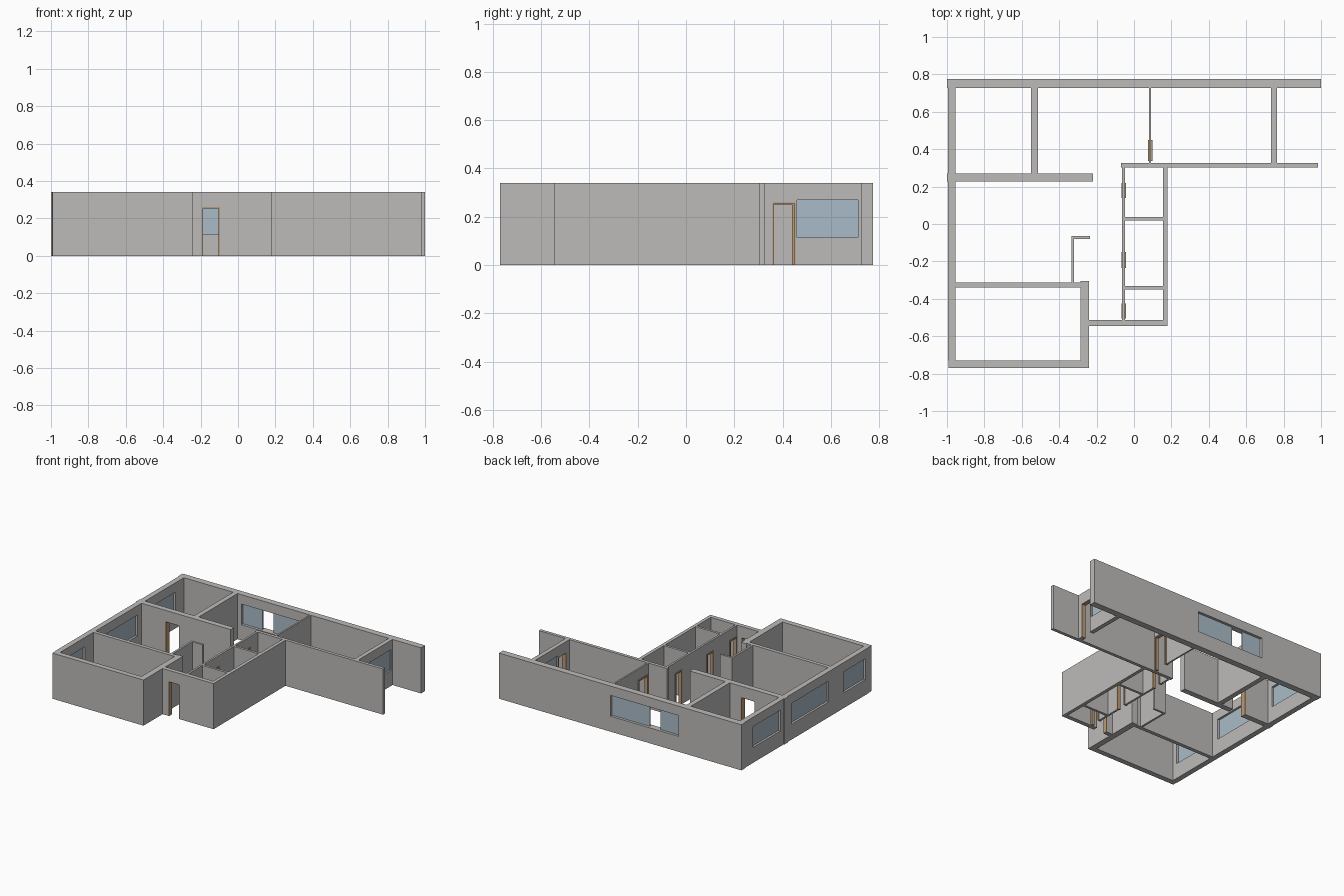
import bpy, bmesh

if "Cube" in bpy.data.objects:
    bpy.data.objects.remove(bpy.data.objects["Cube"])

WALL_H, DOOR_H = 0.34, 0.26
SILL, LINTEL = 0.115, 0.27


def material(name, rgb):
    m = bpy.data.materials.new(name)
    m.use_nodes = True
    m.diffuse_color = (*rgb, 1)
    m.node_tree.nodes["Principled BSDF"].inputs["Base Color"].default_value = (*rgb, 1)
    return m


GREY = material("wall_grey", (0.51, 0.50, 0.49))
BLUE = material("glass_blue", (0.40, 0.50, 0.58))
TAN = material("frame_tan", (0.50, 0.33, 0.18))


def box(name, x, y, z, mat):
    bm = bmesh.new()
    bmesh.ops.create_cube(bm, size=1)
    for v in bm.verts:
        v.co = [r[0] if c < 0 else r[1] for r, c in zip((x, y, z), v.co)]
    mesh = bpy.data.meshes.new(name)
    bm.to_mesh(mesh)
    bm.free()
    mesh.materials.append(mat)
    ob = bpy.data.objects.new(name, mesh)
    bpy.context.collection.objects.link(ob)
    return ob


def cut(ob, x, y, z):
    """Cut a clean opening through a wall."""
    cutter = box("cutter", x, y, z, GREY)
    cutter.hide_render = True
    mod = ob.modifiers.new("opening", 'BOOLEAN')
    mod.operation, mod.solver, mod.object = 'DIFFERENCE', 'EXACT', cutter
    deps = bpy.context.evaluated_depsgraph_get()
    mesh = bpy.data.meshes.new_from_object(ob.evaluated_get(deps))
    ob.modifiers.clear()
    ob.data = mesh
    bpy.data.objects.remove(cutter)


def wall(name, x, y, doors=(), windows=()):
    """Wall with openings given as ranges along its longer direction.
    A window is (start, end, panes)."""
    ob = box(name, x, y, (0, WALL_H), GREY)
    along_x = x[1] - x[0] > y[1] - y[0]
    across = y if along_x else x
    mid = sum(across) / 2
    thin = across[1] - across[0] < 0.02

    def place(run, depth):
        return (run, depth) if along_x else (depth, run)

    through = (across[0] - 0.05, across[1] + 0.05)
    for a, b in doors:
        cut(ob, *place((a, b), through), (-0.1, DOOR_H))
        # frames stand proud of thin partitions and sit flush in thick walls
        depth = (mid - 0.012, mid + 0.012) if thin else across
        t = 0.01 if thin else 0.006
        for side, run in (("left", (a, a + t)), ("right", (b - t, b))):
            box(f"{name}_door_jamb_{side}", *place(run, depth), (0, DOOR_H), TAN)
        box(f"{name}_door_head", *place((a + t, b - t), depth), (DOOR_H - t, DOOR_H), TAN)
    for a, b, panes in windows:
        cut(ob, *place((a, b), through), (SILL, LINTEL))
        for p in panes or [(a, b)]:
            box(f"{name}_pane", *place(p, (mid - 0.004, mid + 0.004)), (SILL, LINTEL), BLUE)


# Outer walls
wall("back_wall", (-1, 1), (0.727, 0.775),
     windows=[(-0.48, 0.08, [(-0.48, -0.32), (-0.23, 0.08)])])
wall("side_wall_rear", (-0.995, -0.955), (0.27, 0.727), windows=[(0.31, 0.63, None)])
wall("side_wall_front", (-0.995, -0.955), (-0.73, 0.228),
     windows=[(-0.26, 0.18, None), (-0.69, -0.44, None)])
wall("front_wall", (-0.992, -0.285), (-0.77, -0.73))
wall("front_room_side_wall", (-0.285, -0.24), (-0.77, -0.305))
wall("entry_wall", (-0.24, 0.18), (-0.545, -0.513), doors=[(-0.193, -0.097)])
wall("service_side_wall", (0.155, 0.18), (-0.513, 0.302))
wall("wing_front_wall", (-0.07, 0.985), (0.302, 0.326))
wall("balcony_wall", (0.733, 0.765), (0.326, 0.727),
     doors=[(0.359, 0.453)], windows=[(0.46, 0.712, None)])

# Inner walls
wall("rear_room_wall", (-1, -0.22), (0.228, 0.27), doors=[(-0.76, -0.64)])
wall("rear_partition", (-0.55, -0.513), (0.27, 0.727))
wall("front_room_wall", (-0.955, -0.285), (-0.34, -0.312))
wall("nook_wall", (-0.335, -0.32), (-0.312, -0.065))
wall("nook_return", (-0.32, -0.235), (-0.08, -0.065))
wall("wing_partition", (0.08, 0.092), (0.326, 0.727), doors=[(0.337, 0.449)])
wall("corridor_wall", (-0.063, -0.048), (-0.513, 0.302),
     doors=[(0.138, 0.218), (-0.234, -0.15), (-0.506, -0.424)])
for label, y in (("front", -0.35), ("rear", 0.02)):
    wall("service_partition_" + label, (-0.048, 0.155), (y, y + 0.018))
